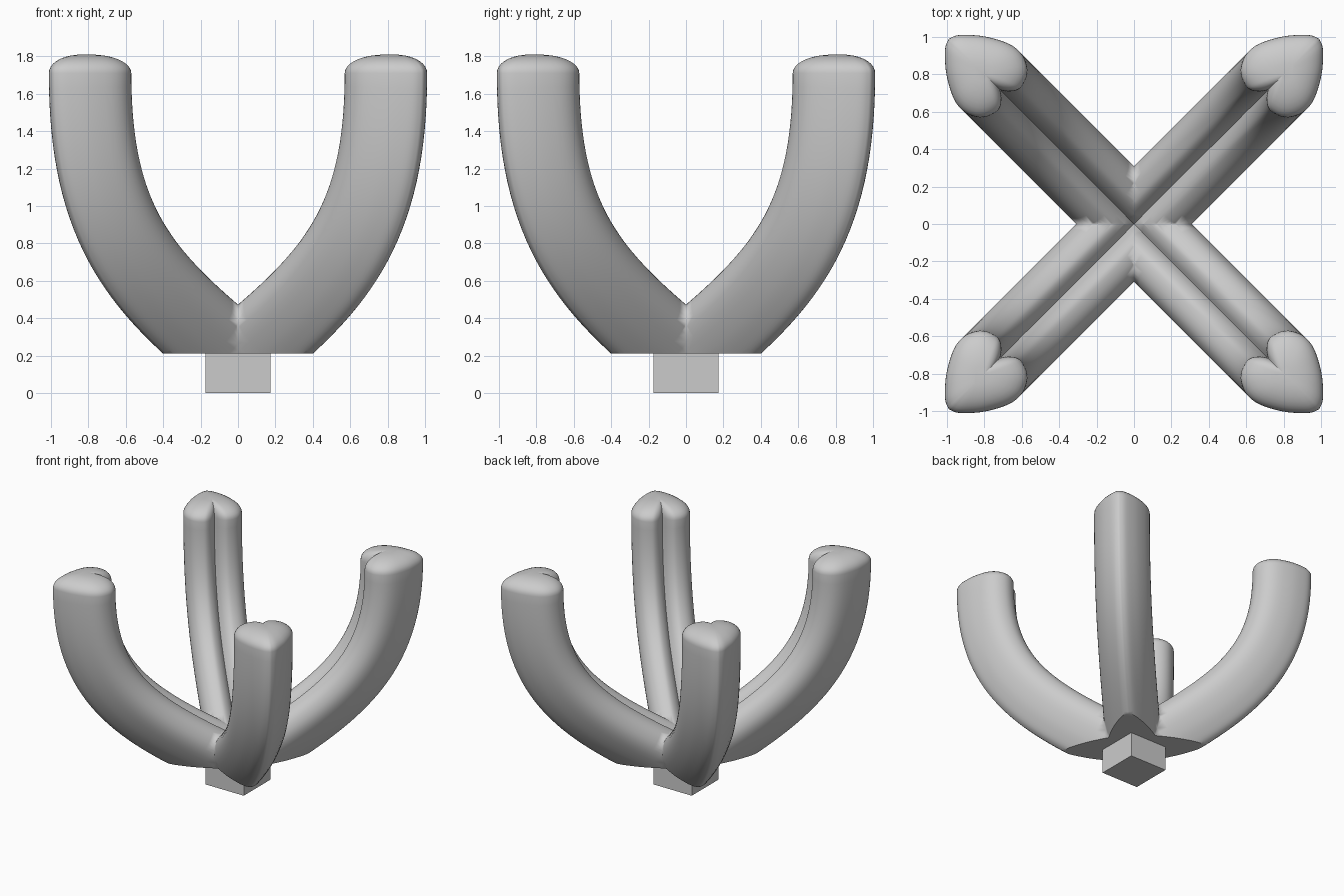
import bpy, bmesh, math
from mathutils import Vector
from mathutils.geometry import interpolate_bezier

if "Cube" in bpy.data.objects:
    bpy.data.objects.remove(bpy.data.objects["Cube"])

# Heart-shaped cross-section: (outward, sideways), one half from notch to tip
HALF = [(-0.100, 0.0), (-0.135, 0.025), (-0.162, 0.06), (-0.168, 0.095),
        (-0.150, 0.150), (-0.108, 0.194), (-0.035, 0.219), (0.05, 0.205),
        (0.157, 0.147), (0.232, 0.085), (0.272, 0.040), (0.287, 0.0)]


def smooth_profile(pts, sub=3):
    out = []
    for i in range(len(pts) - 1):
        p = [Vector(pts[max(0, min(len(pts) - 1, i + k))]) for k in (-1, 0, 1, 2)]
        h1, h2 = p[1] + (p[2] - p[0]) / 6, p[2] - (p[3] - p[1]) / 6
        out += interpolate_bezier(p[1], h1, h2, p[2], sub + 1)[:-1]
    return out + [Vector(pts[-1])]


half = smooth_profile(HALF)
section = [(p.x, p.y) for p in half] + [(p.x, -p.y) for p in half[-2:0:-1]]

# Arm centre line in the (radial, height) plane
P = [Vector(c) for c in ((0, 0.21), (0.727, 0.63), (1.113, 0.90), (1.113, 1.71))]


def path(t):
    s = 1 - t
    pos = P[0]*s**3 + P[1]*3*s*s*t + P[2]*3*s*t*t + P[3]*t**3
    tan = (P[1]-P[0])*s*s + (P[2]-P[1])*2*s*t + (P[3]-P[2])*t*t
    return pos, tan.normalized()


bm = bmesh.new()
R = math.sqrt(0.5)


def ring(pos, tan, scale=1.0):
    verts = []
    for e, v in section:
        e = 0.04 + (e - 0.04) * scale
        v *= scale
        u, z = pos.x + tan.y * e, pos.y - tan.x * e
        verts.append(bm.verts.new(((u + v) * R, (u - v) * R, z)))
    return verts


# Swept body followed by a rounded tip
STEPS = 36
rings = [ring(*path(-0.1 + 1.1 * i / STEPS)) for i in range(STEPS + 1)]
for k in range(1, 9):
    a = k / 9 * math.pi / 2
    rings.append(ring(P[3] + Vector((0, 0.10 * math.sin(a))), Vector((0, 1)),
                      math.cos(a) ** 0.85))
n = len(section)
for a, b in zip(rings, rings[1:]):
    for i in range(n):
        j = (i + 1) % n
        bm.faces.new((a[i], a[j], b[j], b[i]))
bm.faces.new(rings[0])
bm.faces.new(rings[-1])
bmesh.ops.recalc_face_normals(bm, faces=bm.faces)


# Flat underside, then trim to one quadrant
def cut(co, no):
    res = bmesh.ops.bisect_plane(bm, geom=bm.verts[:] + bm.edges[:] + bm.faces[:],
                                 plane_co=co, plane_no=no, clear_inner=True)
    return [g for g in res['geom_cut'] if isinstance(g, bmesh.types.BMEdge)]


edges = cut((0, 0, 0.21), (0, 0, 1))
bmesh.ops.holes_fill(bm, edges=edges, sides=0)
cut((0, 0, 0), (1, 0, 0))
cut((0, 0, 0), (0, 1, 0))
bmesh.ops.recalc_face_normals(bm, faces=bm.faces)
if max(bm.faces, key=lambda f: f.calc_center_median().z).normal.z < 0:
    bmesh.ops.reverse_faces(bm, faces=bm.faces)

me = bpy.data.meshes.new("curved_arms")
bm.to_mesh(me)
bm.free()
arms = bpy.data.objects.new("curved_arms", me)
bpy.context.collection.objects.link(arms)
mirror = arms.modifiers.new("four_arms", 'MIRROR')
mirror.use_axis = (True, True, False)
bpy.context.view_layer.objects.active = arms
arms.select_set(True)
bpy.ops.object.shade_smooth_by_angle(angle=math.radians(40))

# Square foot
bpy.ops.mesh.primitive_cube_add(size=1, location=(0, 0, 0.12))
foot = bpy.context.object
foot.name = "square_foot"
foot.scale = (0.35, 0.35, 0.24)
